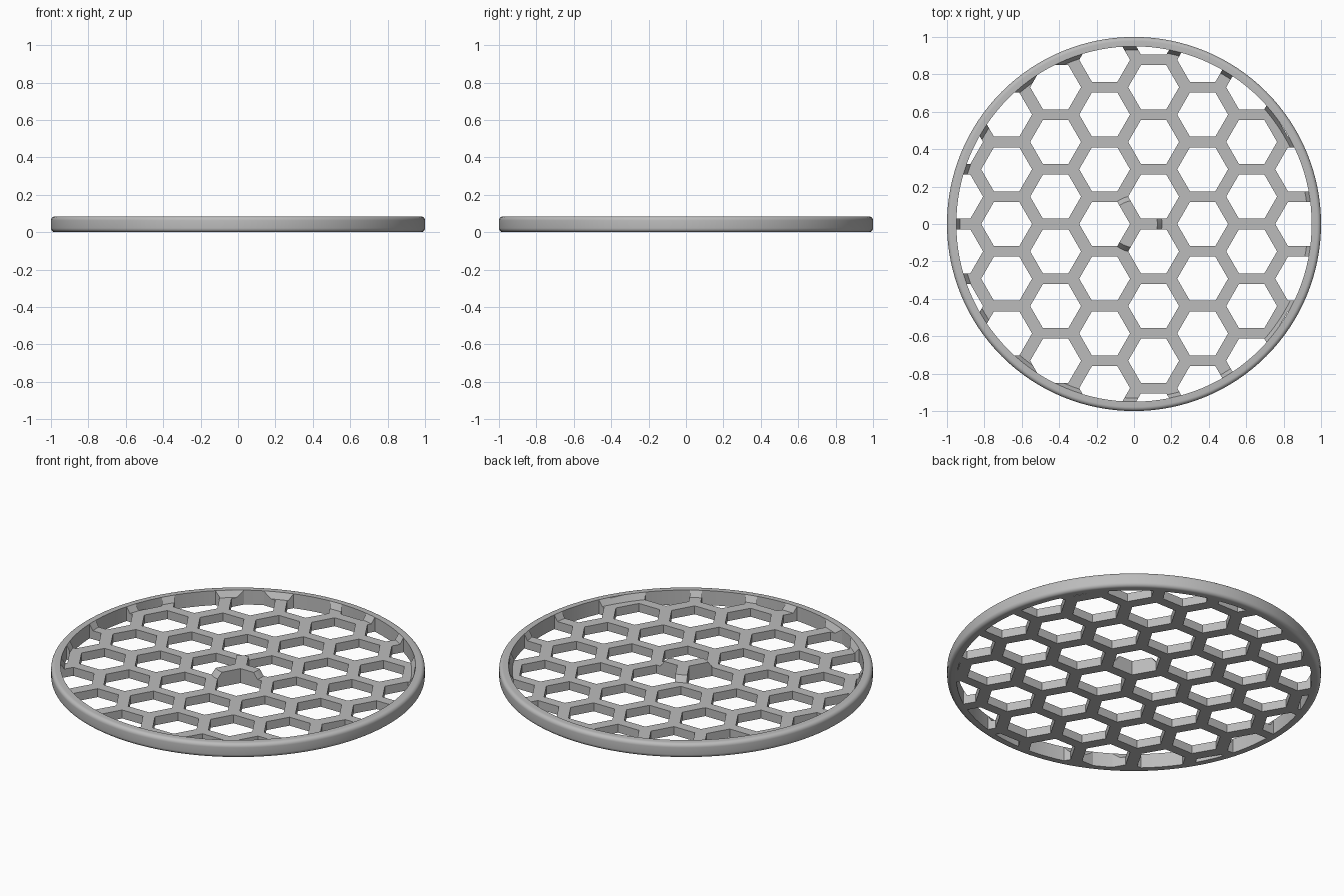
import bpy, bmesh, math

old = bpy.data.objects.get("Cube")
if old:
    bpy.data.objects.remove(old, do_unlink=True)

HEIGHT = 0.085          # full height of rim and hub
GRID_TOP = 0.05         # top of the honeycomb walls
RIM_INNER = 0.95
COLUMN, ROW = 0.262, 0.2925
HOLE_RADIUS = 0.136

grey = bpy.data.materials.new("grey")
grey.use_nodes = True
grey.diffuse_color = (0.5, 0.5, 0.5, 1)
grey.node_tree.nodes["Principled BSDF"].inputs["Base Color"].default_value = grey.diffuse_color


def make_object(name, bm):
    bmesh.ops.recalc_face_normals(bm, faces=bm.faces)
    mesh = bpy.data.meshes.new(name)
    bm.to_mesh(mesh)
    bm.free()
    obj = bpy.data.objects.new(name, mesh)
    bpy.context.collection.objects.link(obj)
    mesh.materials.append(grey)
    return obj


def lathe(name, profile, steps=128):
    """Revolve a closed (radius, height) outline around z."""
    bm = bmesh.new()
    verts = [bm.verts.new((r, 0, z)) for r, z in profile]
    edges = [bm.edges.new((a, b)) for a, b in zip(verts, verts[1:] + verts[:1])]
    bmesh.ops.spin(bm, geom=verts + edges, cent=(0, 0, 0), axis=(0, 0, 1),
                   angle=math.tau, steps=steps)
    bmesh.ops.remove_doubles(bm, verts=bm.verts, dist=1e-5)
    axis_edges = [e for e in bm.edges if not e.link_faces]
    bmesh.ops.delete(bm, geom=axis_edges, context='EDGES')
    return make_object(name, bm)


def smooth(obj):
    bpy.ops.object.select_all(action='DESELECT')
    obj.select_set(True)
    bpy.context.view_layer.objects.active = obj
    bpy.ops.object.shade_smooth_by_angle(angle=math.radians(30))


# Rim: upright band with rounded outer corners
round_r = 0.022
corner = [(1 - round_r + round_r * math.cos(a), round_r * math.sin(a))
          for a in (i * math.pi / 12 for i in range(7))]
outline = [(RIM_INNER, 0)]
outline += [(r, round_r - z) for r, z in reversed(corner)]
outline += [(r, HEIGHT - round_r + z) for r, z in corner]
outline += [(RIM_INNER, HEIGHT)]
rim = lathe("rim", outline)
smooth(rim)

# Plate: thin disc with a raised hub and a bevelled rise to the rim
grid = lathe("honeycomb_grid", [
    (0, 0), (0.96, 0), (0.96, HEIGHT - 0.001), (RIM_INNER, HEIGHT - 0.001),
    (0.93, GRID_TOP), (0.15, GRID_TOP), (0.125, HEIGHT), (0, HEIGHT)])

# Hexagonal holes in staggered columns
bm = bmesh.new()
for col in range(-4, 5):
    for row in range(-4, 5):
        x = 0.105 + col * COLUMN
        y = (row + 0.5 * ((col + 1) % 2)) * ROW
        if math.hypot(x, y) > RIM_INNER + HOLE_RADIUS:
            continue
        ring = [bm.verts.new((x + HOLE_RADIUS * math.cos(k * math.pi / 3),
                              y + HOLE_RADIUS * math.sin(k * math.pi / 3), -0.1))
                for k in range(6)]
        face = bm.faces.new(ring)
        top = bmesh.ops.extrude_face_region(bm, geom=[face])["geom"]
        bmesh.ops.translate(bm, vec=(0, 0, 0.3),
                            verts=[v for v in top if isinstance(v, bmesh.types.BMVert)])
cutter = make_object("hole_cutter", bm)

cut = grid.modifiers.new("holes", 'BOOLEAN')
cut.operation, cut.solver, cut.object = 'DIFFERENCE', 'EXACT', cutter
bpy.context.view_layer.objects.active = grid
bpy.ops.object.modifier_apply(modifier=cut.name)
bpy.data.objects.remove(cutter, do_unlink=True)
smooth(grid)
